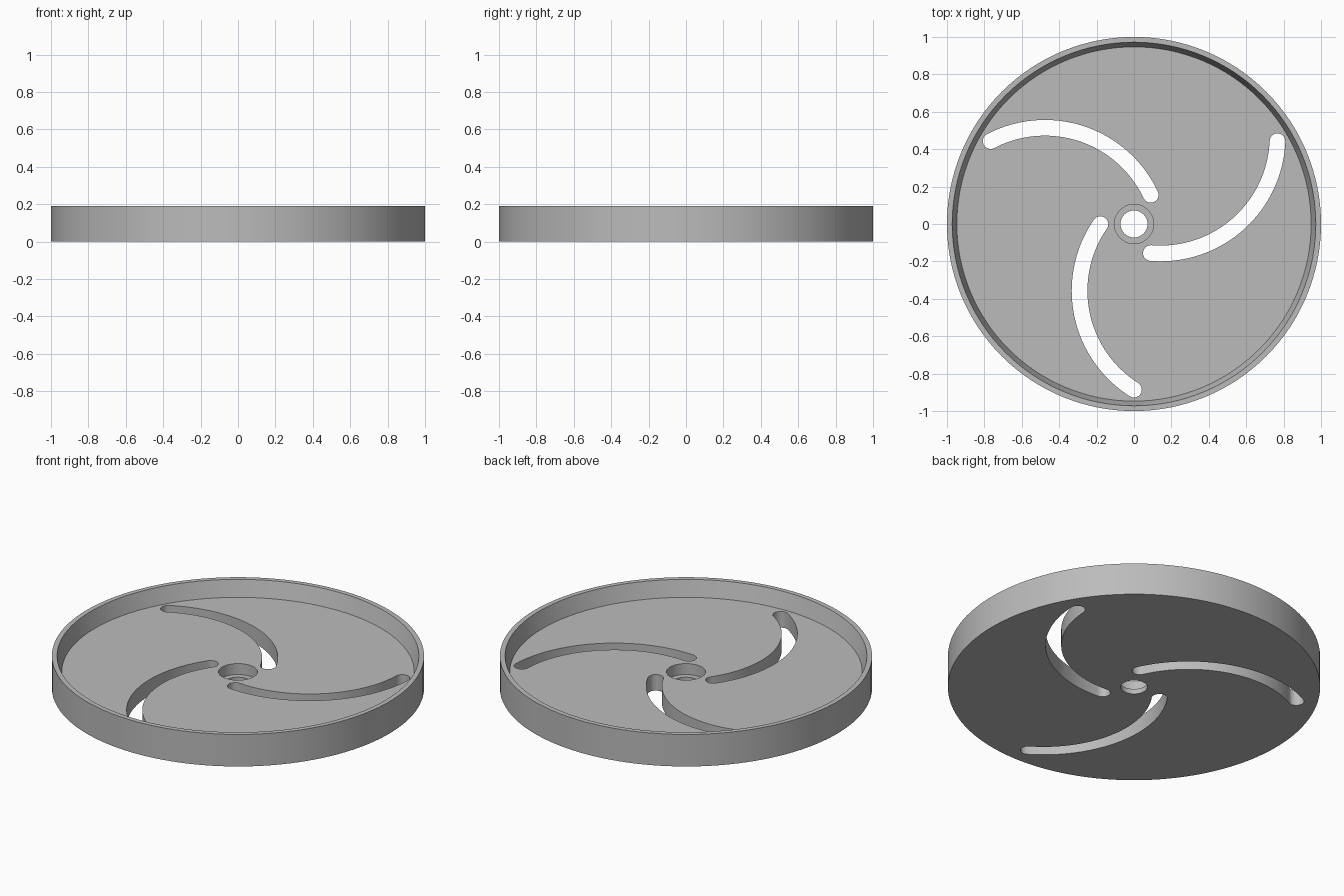
import bpy, bmesh, math
from mathutils import Vector

old = bpy.data.objects.get("Cube")
if old:
    bpy.data.objects.remove(old, do_unlink=True)

SEGMENTS = 128
HEIGHT, FLOOR, LEDGE = 0.19, 0.095, 0.03

grey = bpy.data.materials.new("plain grey")
grey.use_nodes = True
colour = (0.5, 0.5, 0.5, 1)
grey.diffuse_color = colour
grey.node_tree.nodes["Principled BSDF"].inputs["Base Color"].default_value = colour


def make_object(name, bm):
    bmesh.ops.recalc_face_normals(bm, faces=bm.faces)
    mesh = bpy.data.meshes.new(name)
    bm.to_mesh(mesh)
    bm.free()
    mesh.materials.append(grey)
    obj = bpy.data.objects.new(name, mesh)
    bpy.context.collection.objects.link(obj)
    return obj


def lathe(name, profile):
    """Revolve a closed (radius, height) profile around z."""
    bm = bmesh.new()
    rings = []
    for i in range(SEGMENTS):
        a = math.tau * i / SEGMENTS
        rings.append([bm.verts.new((r * math.cos(a), r * math.sin(a), z)) for r, z in profile])
    n = len(profile)
    for i in range(SEGMENTS):
        p, q = rings[i], rings[(i + 1) % SEGMENTS]
        for j in range(n):
            k = (j + 1) % n
            bm.faces.new((p[j], q[j], q[k], p[k]))
    return make_object(name, bm)


def slot_outline(centre, start, end, half, steps=40, cap=10):
    """Outline of an arc-shaped slot with round ends."""
    c = Vector(centre)
    s, e = Vector(start) - c, Vector(end) - c
    radius = (s.length + e.length) / 2
    a0, a1 = math.atan2(s.y, s.x), math.atan2(e.y, e.x) % math.tau

    def polar(o, r, a):
        return o + Vector((r * math.cos(a), r * math.sin(a)))

    angles = [a0 + (a1 - a0) * i / steps for i in range(steps + 1)]
    caps = [math.pi * i / cap for i in range(1, cap)]
    pts = [polar(c, radius + half, a) for a in angles]
    pts += [polar(polar(c, radius, a1), half, a1 + t) for t in caps]
    pts += [polar(c, radius - half, a) for a in reversed(angles)]
    pts += [polar(polar(c, radius, a0), half, a0 + math.pi + t) for t in caps]
    return pts


# Dish: flat base, raised rim with tapered inner wall, counterbored hub hole
dish = lathe("slotted_dish", [
    (1.0, 0), (1.0, HEIGHT), (0.972, HEIGHT), (0.947, FLOOR),
    (0.105, FLOOR), (0.105, LEDGE), (0.072, LEDGE), (0.072, 0)])

# Three curved slots through the floor
outline = slot_outline((0.335, -0.357), (-0.18, 0), (0, -0.885), 0.042)
bm = bmesh.new()
for turn in range(3):
    a = math.tau * turn / 3
    ca, sa = math.cos(a), math.sin(a)
    face = bm.faces.new([bm.verts.new((p.x * ca - p.y * sa, p.x * sa + p.y * ca, -0.1))
                         for p in outline])
    top = bmesh.ops.extrude_face_region(bm, geom=[face], use_keep_orig=True)
    bmesh.ops.translate(bm, vec=(0, 0, 0.4),
                        verts=[v for v in top["geom"] if isinstance(v, bmesh.types.BMVert)])
cutter = make_object("slot_cutter", bm)
cutter.hide_render = True

bpy.ops.object.select_all(action="DESELECT")
bpy.context.view_layer.objects.active = dish
dish.select_set(True)
cut = dish.modifiers.new("slots", "BOOLEAN")
cut.operation = "DIFFERENCE"
cut.solver = "EXACT"
cut.object = cutter
bpy.ops.object.modifier_apply(modifier=cut.name)
bpy.data.objects.remove(cutter, do_unlink=True)

bpy.ops.object.shade_smooth_by_angle(angle=math.radians(30))
